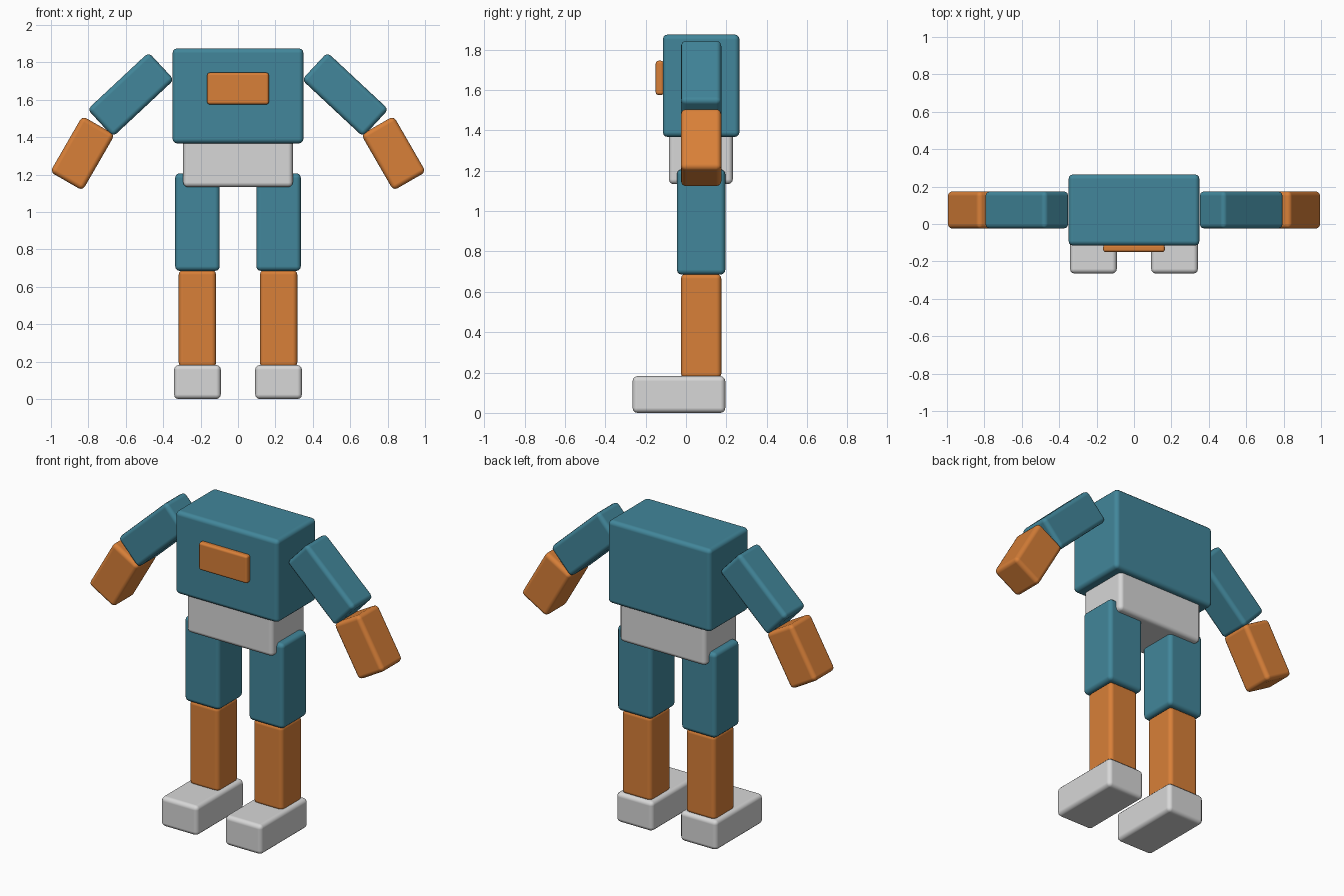
import bpy, bmesh, math
from mathutils import Vector

if "Cube" in bpy.data.objects:
    bpy.data.objects.remove(bpy.data.objects["Cube"])


def material(name, rgb):
    m = bpy.data.materials.new(name)
    m.diffuse_color = (*rgb, 1.0)
    m.use_nodes = True
    m.node_tree.nodes["Principled BSDF"].inputs["Base Color"].default_value = m.diffuse_color
    return m


TEAL = material("teal", (0.054, 0.24, 0.325))
ORANGE = material("orange", (0.69, 0.215, 0.04))
GREY = material("light grey", (0.68, 0.68, 0.68))


def block(name, centre, size, mat, tilt=0.0, bevel=0.025):
    """Soft-edged box, tilted about the y axis."""
    bm = bmesh.new()
    bmesh.ops.create_cube(bm, size=1.0)
    bmesh.ops.scale(bm, vec=size, verts=bm.verts)
    for f in bm.faces:
        f.smooth = True
    mesh = bpy.data.meshes.new(name)
    bm.to_mesh(mesh)
    bm.free()
    mesh.materials.append(mat)
    ob = bpy.data.objects.new(name, mesh)
    bpy.context.collection.objects.link(ob)
    ob.location = centre
    ob.rotation_euler.y = math.radians(tilt)
    mod = ob.modifiers.new("soft edges", 'BEVEL')
    mod.width = bevel
    mod.segments = 3
    mod.harden_normals = True
    return ob


def span(name, x, y, z, mat, bevel=0.025):
    """Box given by its extents on each axis."""
    lo, hi = Vector((x[0], y[0], z[0])), Vector((x[1], y[1], z[1]))
    return block(name, (lo + hi) / 2, hi - lo, mat, bevel=bevel)


# Body
span("torso", (-0.35, 0.35), (-0.115, 0.265), (1.367, 1.875), TEAL)
span("hips", (-0.293, 0.293), (-0.085, 0.232), (1.133, 1.40), GREY)
span("chest_plate", (-0.165, 0.165), (-0.15, -0.11), (1.575, 1.745), ORANGE, 0.014)

# Limbs on both sides
for side, s in (("left", -1), ("right", 1)):
    def limb(name, x, half_width, y, z, mat):
        span(f"{side}_{name}", (s * x - half_width, s * x + half_width), y, z, mat)

    limb("thigh", 0.217, 0.119, (-0.045, 0.195), (0.685, 1.207), TEAL)
    limb("shin", 0.217, 0.10, (-0.025, 0.175), (0.17, 0.69), ORANGE)
    limb("foot", 0.217, 0.125, (-0.265, 0.195), (0.0, 0.182), GREY)
    block(f"{side}_upper_arm", (s * 0.573, 0.075, 1.628), (0.447, 0.2, 0.2), TEAL, s * 43)
    block(f"{side}_forearm", (s * 0.8315, 0.075, 1.314), (0.345, 0.2, 0.2), ORANGE, s * 60)
